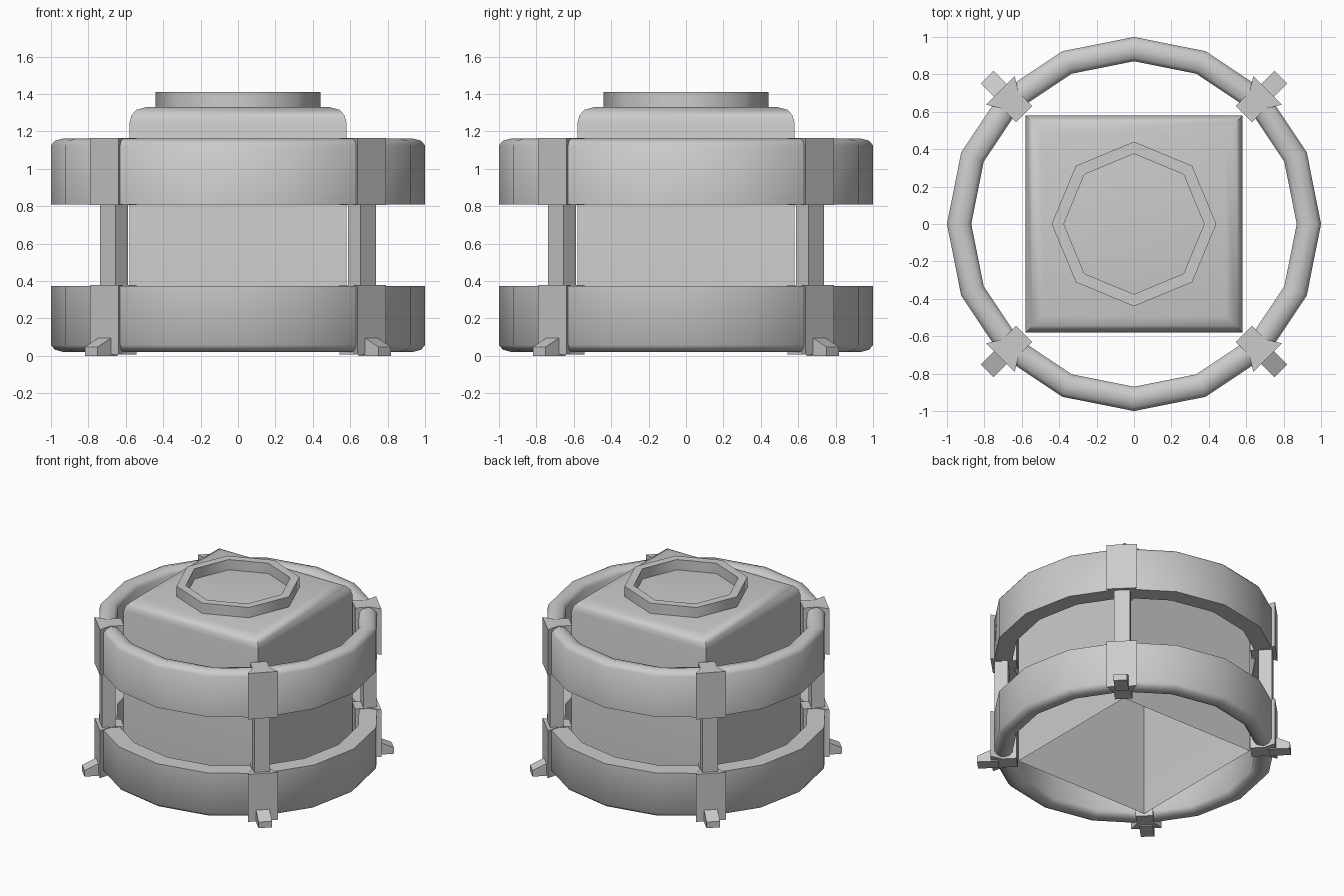
import bpy, bmesh, math

if "Cube" in bpy.data.objects:
    bpy.data.objects.remove(bpy.data.objects["Cube"])


def finish(name, bm, angle):
    bmesh.ops.recalc_face_normals(bm, faces=bm.faces)
    me = bpy.data.meshes.new(name)
    bm.to_mesh(me)
    bm.free()
    ob = bpy.data.objects.new(name, me)
    bpy.context.collection.objects.link(ob)
    bpy.ops.object.select_all(action='DESELECT')
    ob.select_set(True)
    bpy.context.view_layer.objects.active = ob
    bpy.ops.object.shade_smooth_by_angle(angle=math.radians(angle))
    return ob


def lathe(name, profile, sides, start=0.0, closed=True, cap=False, angle=40):
    """Sweep an (r, z) profile around z with a fixed number of sides."""
    bm = bmesh.new()
    loops = []
    for r, z in profile:
        loops.append([bm.verts.new((r * math.cos(start + math.tau * i / sides),
                                    r * math.sin(start + math.tau * i / sides), z))
                      for i in range(sides)])
    pairs = list(zip(loops, loops[1:]))
    if closed:
        pairs.append((loops[-1], loops[0]))
    for a, b in pairs:
        for i in range(sides):
            j = (i + 1) % sides
            bm.faces.new((a[i], a[j], b[j], b[i]))
    if cap:
        bm.faces.new(loops[-1])
    return finish(name, bm, angle)


def prism(name, outline, axis_map, depth, turn):
    """Extrude a 2D outline between two depths, then turn it about z."""
    bm = bmesh.new()
    c, s = math.cos(turn), math.sin(turn)
    ends = []
    for d in depth:
        ring = []
        for u, v in outline:
            r, t, z = axis_map(u, v, d)
            ring.append(bm.verts.new((r * c - t * s, r * s + t * c, z)))
        ends.append(ring)
    n = len(outline)
    for i in range(n):
        j = (i + 1) % n
        bm.faces.new((ends[0][i], ends[0][j], ends[1][j], ends[1][i]))
    bm.faces.new(ends[0])
    bm.faces.new(ends[1])
    return finish(name, bm, 20)


# Square body, open underneath, with rounded top edges
q = math.sqrt(2)
body = [(0.58, 0.02), (0.58, 1.25), (0.57, 1.285), (0.545, 1.315), (0.49, 1.33)]
lathe("body", [(r * q, z) for r, z in body], 4, math.pi / 4, closed=False, cap=True)

# Octagonal rim on the lid
lathe("lid_rim", [(0.44, 1.32), (0.44, 1.41), (0.375, 1.41), (0.375, 1.32)], 8, angle=50)

# Two guard rings, mirrored copies of one rounded section
section = [(1.0, 0.81), (1.0, 1.125), (0.98, 1.15), (0.935, 1.162),
           (0.89, 1.15), (0.87, 1.125), (0.87, 0.81)]
lathe("upper_ring", section, 16)
lathe("lower_ring", [(r, 1.178 - (z - 0.005)) for r, z in section], 16)

# Corner hardware: clamps, posts and feet
clamp = [(1.01, 0.108), (0.93, 0.06), (0.83, 0.062),
         (0.83, -0.062), (0.93, -0.06), (1.01, -0.108)]
post = [(0.985, 0.057), (0.89, 0.057), (0.89, -0.057), (0.985, -0.057)]
foot = [(0.96, 0.0), (1.11, 0.0), (1.11, 0.048), (1.01, 0.095), (0.96, 0.095)]
upright = lambda u, v, d: (u, v, d)
sideways = lambda u, v, d: (u, d, v)
for k in range(4):
    a = math.pi / 4 + k * math.pi / 2
    prism(f"upper_clamp_{k}", clamp, upright, (0.807, 1.165), a)
    prism(f"lower_clamp_{k}", clamp, upright, (0.008, 0.378), a)
    prism(f"post_{k}", post, upright, (0.36, 0.83), a)
    prism(f"foot_{k}", foot, sideways, (-0.048, 0.048), a)
